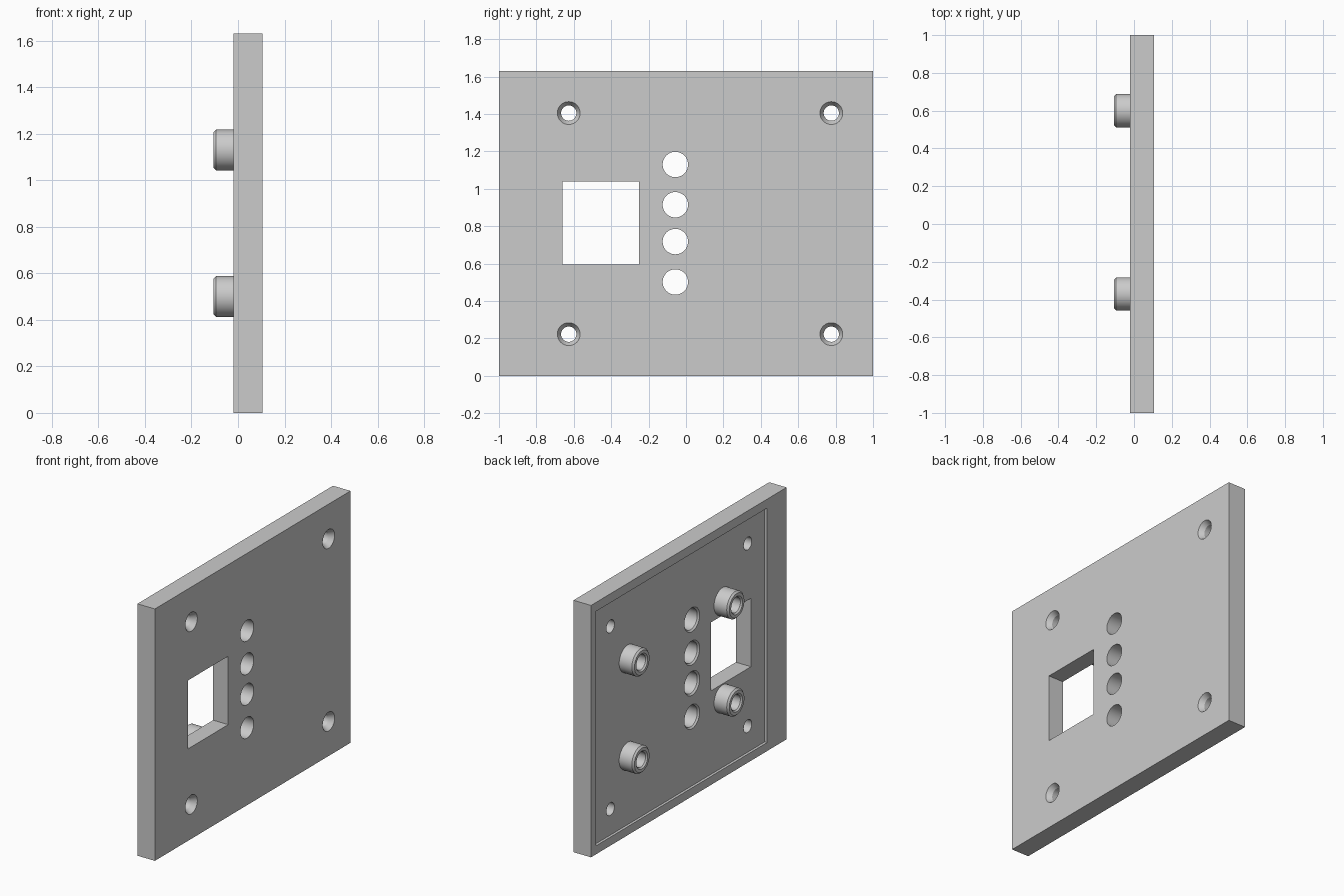
import bpy, bmesh, math

if "Cube" in bpy.data.objects:
    bpy.data.objects.remove(bpy.data.objects["Cube"])

BACK, FRONT = -0.02, 0.105      # plate faces along x
FLOOR = -0.003                  # floor of the shallow back pocket
SEGS = 40

grey = bpy.data.materials.new("plate grey")
grey.diffuse_color = (0.6, 0.6, 0.6, 1)
grey.use_nodes = True
grey.node_tree.nodes["Principled BSDF"].inputs["Base Color"].default_value = grey.diffuse_color


def add_box(bm, x, y, z):
    """Box from (min, max) pairs."""
    v = [bm.verts.new((a, b, c)) for a in x for b in y for c in z]
    for f in ((0, 1, 3, 2), (4, 6, 7, 5), (0, 4, 5, 1),
              (2, 3, 7, 6), (0, 2, 6, 4), (1, 5, 7, 3)):
        bm.faces.new([v[i] for i in f])


def add_lathe(bm, profile, y, z):
    """Turn (x, radius) points around an axis parallel to x, capping both ends."""
    rings = []
    for x, r in profile:
        rings.append([bm.verts.new((x, y + r * math.cos(2 * math.pi * i / SEGS),
                                    z + r * math.sin(2 * math.pi * i / SEGS)))
                      for i in range(SEGS)])
    for a, b in zip(rings, rings[1:]):
        for i in range(SEGS):
            j = (i + 1) % SEGS
            bm.faces.new((a[i], a[j], b[j], b[i]))
    bm.faces.new(rings[0])
    bm.faces.new(rings[-1])


def make_object(name, bm):
    bmesh.ops.recalc_face_normals(bm, faces=bm.faces[:])
    mesh = bpy.data.meshes.new(name)
    bm.to_mesh(mesh)
    bm.free()
    mesh.materials.append(grey)
    ob = bpy.data.objects.new(name, mesh)
    bpy.context.collection.objects.link(ob)
    return ob


def activate(ob):
    bpy.ops.object.select_all(action='DESELECT')
    ob.select_set(True)
    bpy.context.view_layer.objects.active = ob


def cut(ob, cutter):
    cutter.hide_render = True
    mod = ob.modifiers.new("cut", 'BOOLEAN')
    mod.operation = 'DIFFERENCE'
    mod.solver = 'EXACT'
    mod.object = cutter
    activate(ob)
    bpy.ops.object.modifier_apply(modifier=mod.name)
    bpy.data.objects.remove(cutter)


# Main plate
bm = bmesh.new()
add_box(bm, (BACK, FRONT), (-1, 1), (0, 1.63))
plate = make_object("plate", bm)

# Shallow pocket in the back
bm = bmesh.new()
add_box(bm, (-0.2, FLOOR), (-0.80, 0.95), (0.055, 1.572))
cut(plate, make_object("pocket_cutter", bm))

# Window, button holes and countersunk screw holes
bm = bmesh.new()
add_box(bm, (-0.2, 0.2), (-0.66, -0.25), (0.595, 1.038))
for z in (0.502, 0.718, 0.915, 1.13):
    add_lathe(bm, [(-0.023, 0.098), (FLOOR + 0.01, 0.068), (0.2, 0.068)], -0.057, z)
for y in (-0.627, 0.777):
    for z in (0.223, 1.405):
        add_lathe(bm, [(-0.2, 0.041), (0.073, 0.041), (FRONT, 0.061), (0.137, 0.081)], y, z)
cut(plate, make_object("hole_cutter", bm))

# Hollow standoffs on the back
parts = [plate]
for side, y in (("left", 0.60), ("right", -0.37)):
    for level, z in (("lower", 0.50), ("upper", 1.13)):
        bm = bmesh.new()
        add_lathe(bm, [(0.005, 0.088), (-0.094, 0.088), (-0.105, 0.077),
                       (-0.105, 0.058), (-0.096, 0.049), (-0.005, 0.049)], y, z)
        parts.append(make_object(f"{level}_{side}_standoff", bm))

for ob in parts:
    activate(ob)
    bpy.ops.object.shade_smooth_by_angle(angle=math.radians(25))
